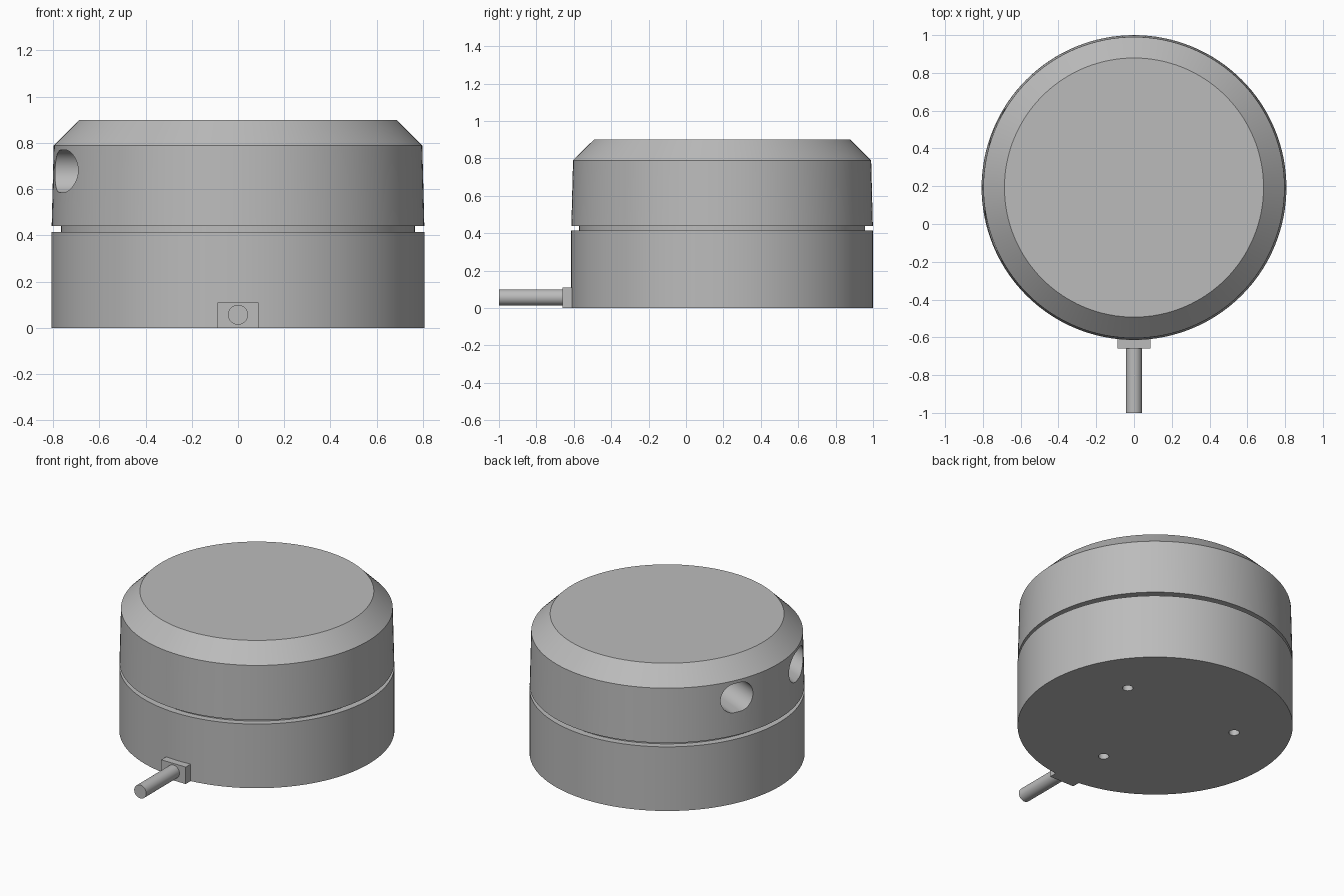
import bpy, bmesh, math
from mathutils import Vector, Matrix

old = bpy.data.objects.get("Cube")
if old:
    bpy.data.objects.remove(old, do_unlink=True)

CENTRE_Y = 0.193
SEGMENTS = 128

grey = bpy.data.materials.new("plain_grey")
grey.use_nodes = True
grey.diffuse_color = (0.5, 0.5, 0.5, 1)
grey.node_tree.nodes["Principled BSDF"].inputs["Base Color"].default_value = (0.5, 0.5, 0.5, 1)


def make_object(name, bm):
    bmesh.ops.recalc_face_normals(bm, faces=bm.faces[:])
    mesh = bpy.data.meshes.new(name)
    bm.to_mesh(mesh)
    bm.free()
    mesh.materials.append(grey)
    obj = bpy.data.objects.new(name, mesh)
    bpy.context.collection.objects.link(obj)
    return obj


def lathe(name, profile):
    """Stack of rings (radius, z), closed with flat caps."""
    bm = bmesh.new()
    rings = []
    for radius, z in profile:
        rings.append([bm.verts.new((radius * math.cos(a), CENTRE_Y + radius * math.sin(a), z))
                      for a in (math.tau * i / SEGMENTS for i in range(SEGMENTS))])
    for low, high in zip(rings, rings[1:]):
        for i in range(SEGMENTS):
            j = (i + 1) % SEGMENTS
            bm.faces.new((low[i], low[j], high[j], high[i]))
    bm.faces.new(rings[0])
    bm.faces.new(rings[-1])
    return make_object(name, bm)


def rod(name, start, end, radius, half_flat=0.0, sides=48):
    """Round rod, or one with a slot section widened sideways by half_flat."""
    start, end = Vector(start), Vector(end)
    axis = (end - start).normalized()
    up = Vector((0, 1, 0)) if abs(axis.z) > 0.9 else Vector((0, 0, 1))
    side = axis.cross(up)
    bm = bmesh.new()
    ring = []
    for i in range(sides):
        a = math.tau * (i + 0.5) / sides
        wide = radius * math.cos(a) + math.copysign(half_flat, math.cos(a))
        ring.append(bm.verts.new(start + side * wide + up * radius * math.sin(a)))
    cap = bm.faces.new(ring)
    grown = bmesh.ops.extrude_face_region(bm, geom=[cap], use_keep_orig=True)
    moved = [v for v in grown["geom"] if isinstance(v, bmesh.types.BMVert)]
    bmesh.ops.translate(bm, verts=moved, vec=end - start)
    return make_object(name, bm)


def cut(target, cutters):
    """Cut each helper out of the target, then discard it."""
    bpy.context.view_layer.objects.active = target
    for cutter in cutters:
        cutter.hide_render = True
        mod = target.modifiers.new("cut", "BOOLEAN")
        mod.operation = "DIFFERENCE"
        mod.solver = "EXACT"
        mod.object = cutter
        bpy.ops.object.modifier_apply(modifier=mod.name)
        bpy.data.objects.remove(cutter, do_unlink=True)


# Main housing: base drum, narrow groove neck, tapered and chamfered cap
base = lathe("base_drum", [(0.807, 0), (0.807, 0.415)])
neck = lathe("groove_neck", [(0.765, 0.41), (0.765, 0.445)])
cap = lathe("upper_cap", [(0.806, 0.44), (0.797, 0.79), (0.686, 0.9)])

# Two parallel ports in the side of the cap
direction = Vector((math.cos(math.radians(156)), math.sin(math.radians(156)), 0))
ports = []
for x, y in ((-0.727, 0.323), (-0.745, -0.257)):
    mouth = Vector((x, y + CENTRE_Y, 0.678))
    ports.append(rod("port_cutter", mouth - direction * 0.45, mouth + direction * 0.4,
                     0.0925, half_flat=0.018))
cut(cap, ports)

# Three screw holes underneath
screws = []
for degrees in (30, 150, 270):
    a = math.radians(degrees)
    x, y = 0.47 * math.cos(a), CENTRE_Y + 0.47 * math.sin(a)
    screws.append(rod("screw_cutter", (x, y, -0.05), (x, y, 0.08), 0.031, sides=32))
cut(base, screws)

# Cable outlet block and cable at the front
bm = bmesh.new()
bmesh.ops.create_cube(bm, size=1, matrix=Matrix.Translation((0, -0.61, 0.055))
                      @ Matrix.Diagonal((0.176, 0.1, 0.11, 1)))
block = make_object("cable_outlet_block", bm)
cable = rod("cable", (0, -0.65, 0.057), (0, -1, 0.057), 0.043)

# Smooth the round walls, keep the rims sharp
for obj in (base, neck, cap, cable):
    bpy.ops.object.select_all(action="DESELECT")
    obj.select_set(True)
    bpy.context.view_layer.objects.active = obj
    bpy.ops.object.shade_smooth_by_angle(angle=math.radians(30))
